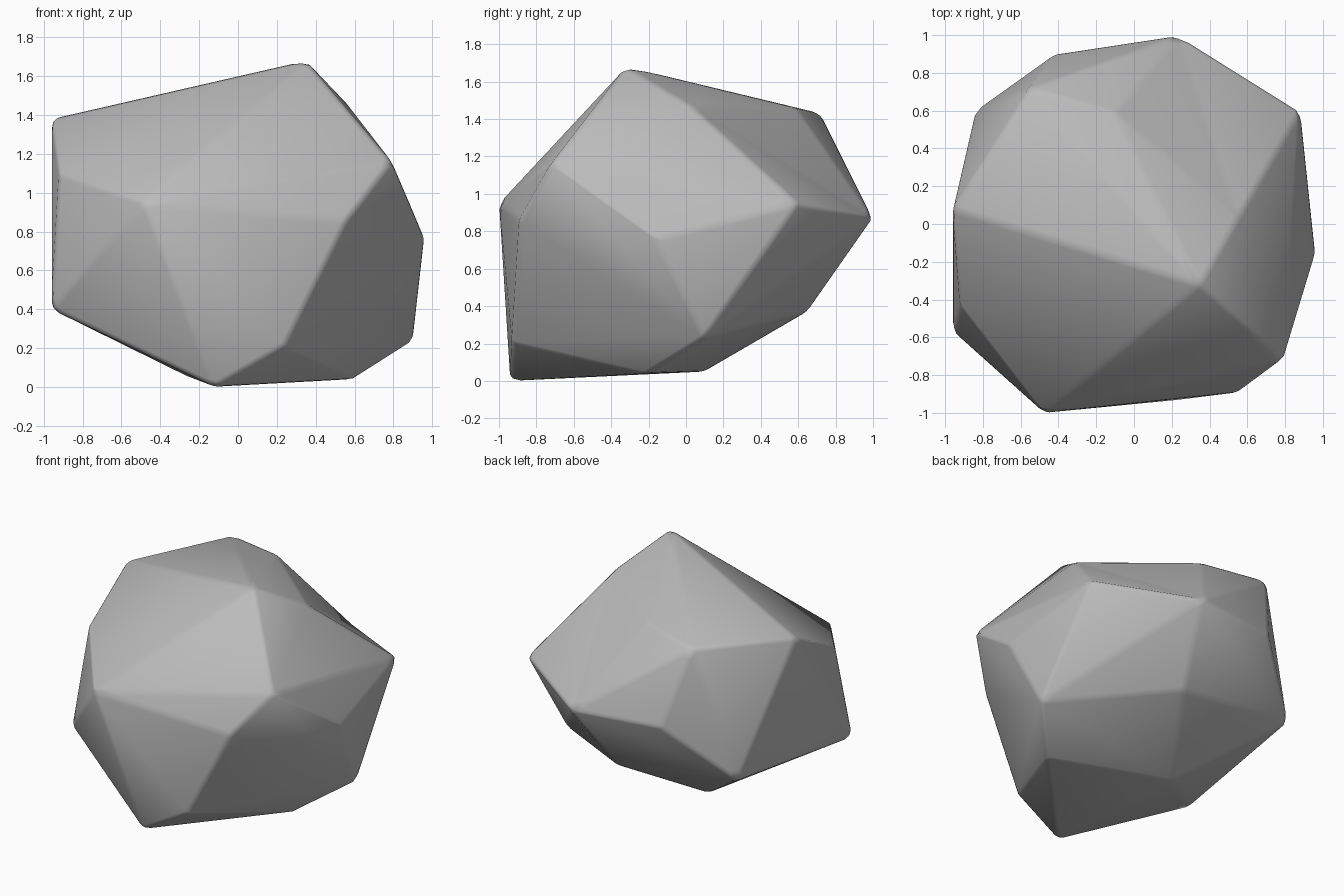
import bpy
import bmesh
from mathutils import Vector

default_cube = bpy.data.objects.get("Cube")
if default_cube:
    bpy.data.objects.remove(default_cube, do_unlink=True)

# Stone material
stone = bpy.data.materials.new("stone grey")
stone.use_nodes = True
grey = (0.5, 0.5, 0.5, 1.0)
stone.diffuse_color = grey
shader = next(n for n in stone.node_tree.nodes if n.type == 'BSDF_PRINCIPLED')
shader.inputs["Base Color"].default_value = grey
shader.inputs["Roughness"].default_value = 0.8

# Corners of the rock, grouped by region
corners = {
    "peak": (0.35, -0.32, 1.68),
    "right_shoulder": (0.55, 0.03, 1.47),
    "back_shoulder": (-0.1, 0.59, 1.46),
    "back_top": (-0.55, 0.72, 1.43),
    "side_top": (-0.96, 0.08, 1.38),
    "front_right_top": (0.79, -0.72, 1.16),
    "side_front": (-0.92, -0.43, 1.1),
    "front_point": (-0.48, -1.0, 0.95),
    "front_right": (0.56, -0.89, 0.86),
    "right_point": (0.96, -0.16, 0.76),
    "back_right": (0.88, 0.6, 0.95),
    "back_point": (0.24, 1.0, 0.87),
    "back_side": (-0.42, 0.9, 0.88),
    "low_side_back": (-0.84, 0.6, 0.49),
    "low_side_front": (-0.96, -0.57, 0.4),
    "low_right": (0.9, 0.1, 0.23),
    "low_back": (0.11, 0.65, 0.37),
    "low_front": (0.24, -0.93, 0.21),
    "base_right": (0.6, -0.2, 0.04),
    "base_front": (-0.12, -0.94, 0.0),
    "base_middle": (-0.25, 0.1, 0.05),
}

# Wrap the corners in a faceted skin
bm = bmesh.new()
vert = {name: bm.verts.new(Vector(co)) for name, co in corners.items()}
bmesh.ops.convex_hull(bm, input=list(bm.verts))

# Shallow hollow in the upper back right facet
ridge = bm.edges.get((vert["back_shoulder"], vert["back_right"]))
if ridge and len(ridge.link_faces) == 2:
    around = {v for f in ridge.link_faces for v in f.verts}
    if {vert["right_shoulder"], vert["back_point"]} <= around:
        bmesh.utils.edge_rotate(ridge, True)

bmesh.ops.delete(bm, geom=[v for v in bm.verts if not v.link_faces], context='VERTS')
bmesh.ops.recalc_face_normals(bm, faces=list(bm.faces))

mesh = bpy.data.meshes.new("rock")
bm.to_mesh(mesh)
bm.free()
mesh.materials.append(stone)
rock = bpy.data.objects.new("rock", mesh)
bpy.context.collection.objects.link(rock)

# Worn edges and soft shading
bevel = rock.modifiers.new("worn_edges", 'BEVEL')
bevel.width = 0.025
bevel.segments = 2
bevel.limit_method = 'ANGLE'
bevel.angle_limit = 0.15
for face in mesh.polygons:
    face.use_smooth = True
